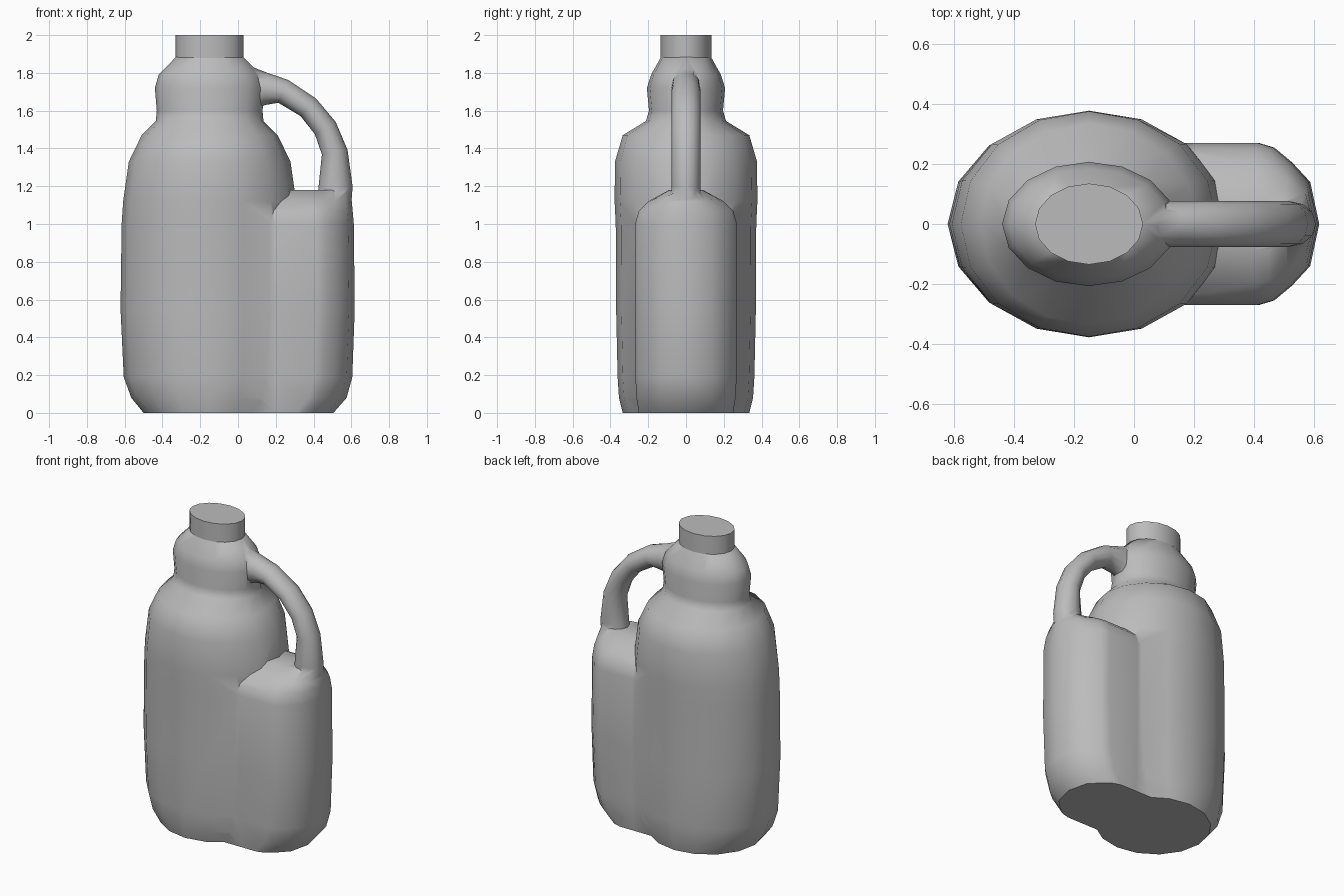
import bpy, bmesh, math
from mathutils import Vector

cube = bpy.data.objects.get("Cube")
if cube:
    bpy.data.objects.remove(cube, do_unlink=True)

plastic = bpy.data.materials.new("grey_plastic")
plastic.use_nodes = True
grey = (0.5, 0.5, 0.5, 1)
plastic.diffuse_color = grey
plastic.node_tree.nodes["Principled BSDF"].inputs["Base Color"].default_value = grey

CX = -0.15  # axis of the bottle


def loft(name, rings):
    """Skin a stack of equal-length point rings and cap both ends."""
    bm = bmesh.new()
    loops = [[bm.verts.new(p) for p in ring] for ring in rings]
    n = len(loops[0])
    for a, b in zip(loops, loops[1:]):
        for i in range(n):
            j = (i + 1) % n
            bm.faces.new((a[i], a[j], b[j], b[i]))
    bm.faces.new(loops[0][::-1])
    bm.faces.new(loops[-1])
    bmesh.ops.recalc_face_normals(bm, faces=bm.faces)
    mesh = bpy.data.meshes.new(name)
    bm.to_mesh(mesh)
    bm.free()
    mesh.materials.append(plastic)
    obj = bpy.data.objects.new(name, mesh)
    bpy.context.collection.objects.link(obj)
    return obj


def ellipse(rx, ry, z, n=16):
    angles = [math.tau * i / n for i in range(n)]
    return [(CX + rx * math.cos(a), ry * math.sin(a), z) for a in angles]


def select(obj):
    bpy.ops.object.select_all(action='DESELECT')
    obj.select_set(True)
    bpy.context.view_layer.objects.active = obj


def smooth(obj, degrees):
    select(obj)
    bpy.ops.object.shade_smooth_by_angle(angle=math.radians(degrees))
    for face in obj.data.polygons:
        if face.normal.z < -0.99:
            face.use_smooth = False


# Bottle and neck: half width, half depth, height
bottle_profile = [
    (0.35, 0.335, 0), (0.415, 0.355, 0.08), (0.455, 0.362, 0.19),
    (0.472, 0.37, 0.55), (0.466, 0.372, 1.0), (0.458, 0.378, 1.12),
    (0.428, 0.376, 1.33), (0.36, 0.335, 1.47), (0.285, 0.212, 1.545),
    (0.28, 0.196, 1.6), (0.29, 0.207, 1.72), (0.27, 0.185, 1.79),
    (0.178, 0.132, 1.885)]
body = loft("jug_body", [ellipse(*p) for p in bottle_profile])

# Lobe below the handle: tip x, half depth, height
lobe_profile = [
    (0.505, 0.25, 0), (0.575, 0.262, 0.08), (0.605, 0.268, 0.19),
    (0.618, 0.27, 0.55), (0.613, 0.27, 1.0), (0.607, 0.25, 1.07),
    (0.602, 0.2, 1.12), (0.598, 0.09, 1.18)]


def lobe_ring(tip, depth, z):
    k = depth / 0.27
    half = [(-0.1, depth), (0.2, depth), (tip - 0.2, depth), (tip - 0.15, 0.255 * k),
            (tip - 0.09, 0.205 * k), (tip - 0.03, 0.14 * k)]
    mirrored = [(x, -y) for x, y in reversed(half)]
    return [(x, y, z) for x, y in half + [(tip, 0)] + mirrored]


lobe = loft("handle_lobe", [lobe_ring(*p) for p in lobe_profile])

# Handle: centre x, centre z, half thickness
handle_path = [
    (0.5, 1.0, 0.09), (0.517, 1.2, 0.09), (0.512, 1.38, 0.069),
    (0.462, 1.508, 0.064), (0.372, 1.618, 0.062), (0.24, 1.702, 0.066),
    (0.15, 1.715, 0.085), (0.07, 1.715, 0.12), (-0.06, 1.71, 0.12)]


def handle_rings(n=12):
    rings = []
    last = len(handle_path) - 1
    for i, (x, z, r) in enumerate(handle_path):
        x0, z0, _ = handle_path[max(i - 1, 0)]
        x1, z1, _ = handle_path[min(i + 1, last)]
        along = Vector((x1 - x0, 0, z1 - z0)).normalized()
        out = Vector((along.z, 0, -along.x))
        ring = []
        for k in range(n):
            a = math.tau * k / n
            ring.append(Vector((x, 0.077 * math.sin(a), z)) + out * r * math.cos(a))
        rings.append(ring)
    return rings


handle = loft("handle", handle_rings())

# Fuse the parts into one moulded shell
for part in (lobe, handle):
    select(body)
    mod = body.modifiers.new("fuse", 'BOOLEAN')
    mod.operation = 'UNION'
    mod.solver = 'EXACT'
    mod.object = part
    bpy.ops.object.modifier_apply(modifier=mod.name)
    bpy.data.objects.remove(part, do_unlink=True)
smooth(body, 52)

# Cap
cap = loft("cap", [ellipse(0.18, 0.135, z) for z in (1.88, 2.0)])
smooth(cap, 40)
